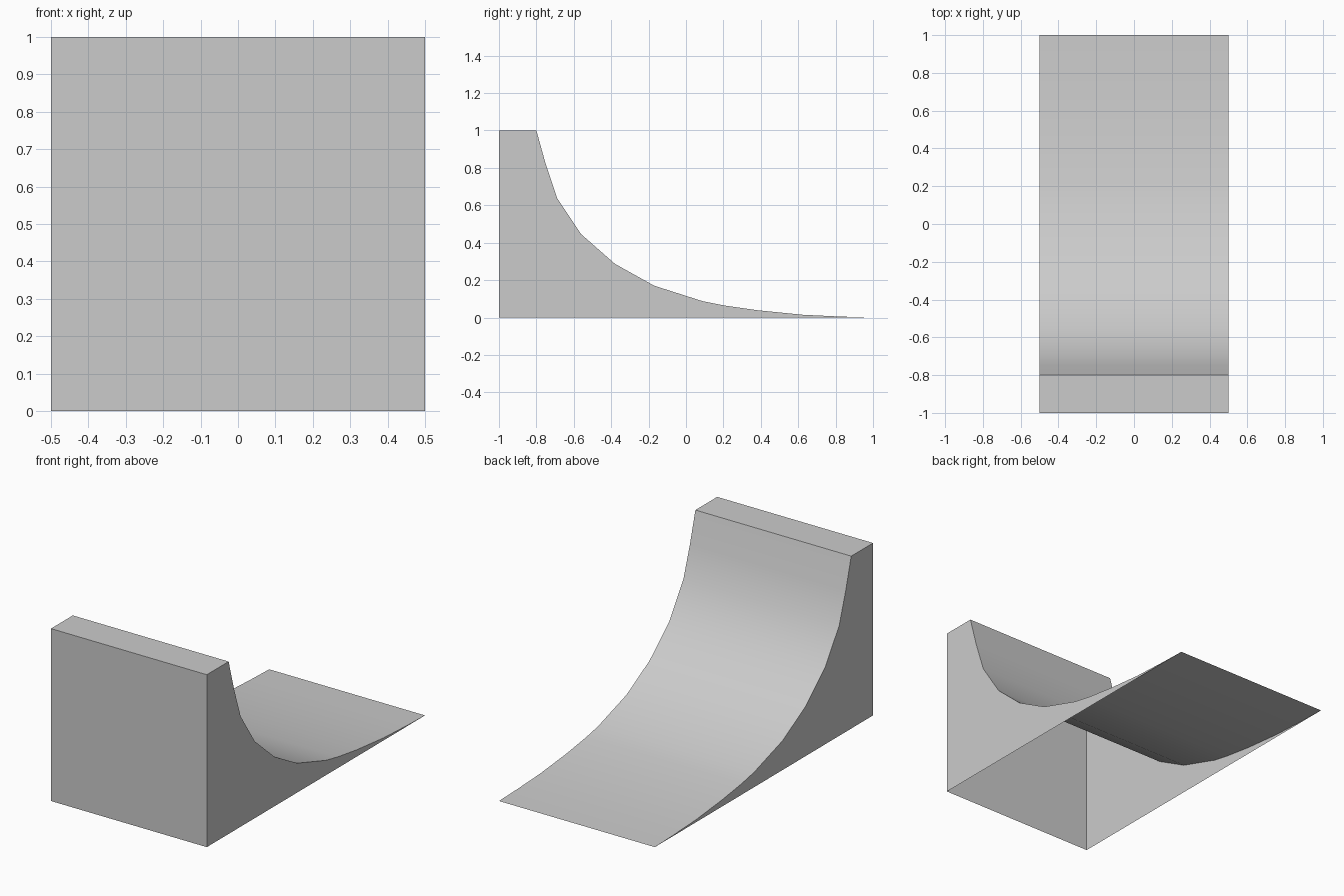
import bpy
import bmesh

cube = bpy.data.objects.get("Cube")
if cube:
    bpy.data.objects.remove(cube, do_unlink=True)

HALF_WIDTH = 0.5

grey = bpy.data.materials.new("light grey")
grey.use_nodes = True
grey.diffuse_color = (0.6, 0.6, 0.6, 1)
grey.node_tree.nodes["Principled BSDF"].inputs["Base Color"].default_value = (0.6, 0.6, 0.6, 1)

# Side profile (y, z): front wall, top deck, then the curved slope
profile = [(-1, 0), (-1, 1), (-0.8, 1), (-0.75, 0.82), (-0.69, 0.64),
           (-0.56, 0.445), (-0.38, 0.287), (-0.17, 0.17), (0.09, 0.087),
           (0.2, 0.065), (0.38, 0.039), (0.62, 0.015), (0.83, 0.005), (1, 0)]

bm = bmesh.new()
right, left = ([bm.verts.new((x, y, z)) for y, z in profile]
               for x in (-HALF_WIDTH, HALF_WIDTH))

# Front, deck and slope strips; the underside stays open
for i in range(len(profile) - 1):
    bm.faces.new((right[i], left[i], left[i + 1], right[i + 1]))

# Side walls
bm.faces.new(right)
bm.faces.new(left[::-1])
bm.normal_update()

mesh = bpy.data.meshes.new("quarter_ramp")
bm.to_mesh(mesh)
bm.free()
mesh.materials.append(grey)

ramp = bpy.data.objects.new("quarter_ramp", mesh)
bpy.context.collection.objects.link(ramp)

# Smooth slope with crisp outer edges
bpy.ops.object.select_all(action="DESELECT")
ramp.select_set(True)
bpy.context.view_layer.objects.active = ramp
bpy.ops.object.shade_smooth_by_angle(angle=0.52)
